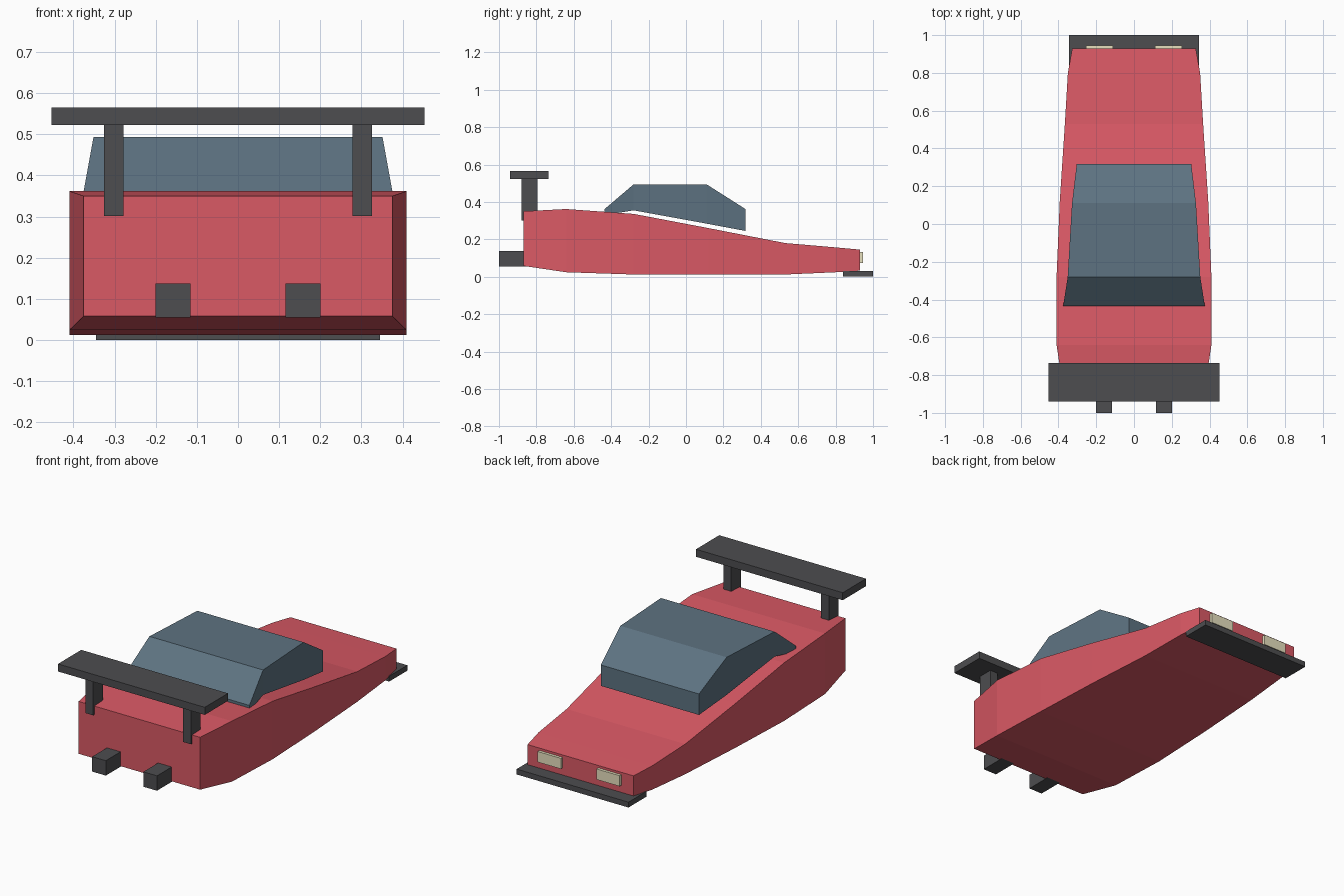
import bpy, bmesh

if "Cube" in bpy.data.objects:
    bpy.data.objects.remove(bpy.data.objects["Cube"])


def material(name, color):
    m = bpy.data.materials.new(name)
    m.diffuse_color = (*color, 1)
    m.use_nodes = True
    m.node_tree.nodes["Principled BSDF"].inputs["Base Color"].default_value = m.diffuse_color
    return m


RED = material("red_paint", (0.70, 0.10, 0.13))
GLASS = material("blue_glass", (0.11, 0.17, 0.22))
DARK = material("dark_trim", (0.075, 0.075, 0.08))
LAMP = material("cream_lamp", (0.80, 0.75, 0.52))


def loft(name, stations, mat):
    """Skin rectangular sections given as (y, half width, bottom, top)."""
    bm = bmesh.new()
    rings = [[bm.verts.new(p) for p in ((-w, y, b), (w, y, b), (w, y, t), (-w, y, t))]
             for y, w, b, t in stations]
    for r, s in zip(rings, rings[1:]):
        for i in range(4):
            j = (i + 1) % 4
            bm.faces.new((r[i], r[j], s[j], s[i]))
    bm.faces.new(rings[0])
    bm.faces.new(rings[-1])
    bmesh.ops.recalc_face_normals(bm, faces=bm.faces)
    mesh = bpy.data.meshes.new(name)
    bm.to_mesh(mesh)
    bm.free()
    obj = bpy.data.objects.new(name, mesh)
    bpy.context.collection.objects.link(obj)
    mesh.materials.append(mat)
    return obj


def box(name, x, y, z, mat, mirrored=False):
    """Box from (min, max) ranges, optionally mirrored across x = 0."""
    bpy.ops.mesh.primitive_cube_add(size=1)
    obj = bpy.context.object
    obj.name = name
    for v in obj.data.vertices:
        v.co = [r[0] + (c + 0.5) * (r[1] - r[0]) for c, r in zip(v.co, (x, y, z))]
    obj.data.materials.append(mat)
    if mirrored:
        obj.modifiers.new("mirror", "MIRROR")
    return obj


# Wedge body, tail to nose
loft("body", [
    (-0.87, 0.375, 0.058, 0.35),
    (-0.64, 0.41, 0.024, 0.362),
    (-0.28, 0.41, 0.012, 0.336),
    (0.12, 0.393, 0.012, 0.26),
    (0.53, 0.366, 0.012, 0.18),
    (0.80, 0.35, 0.024, 0.157),
    (0.93, 0.327, 0.033, 0.145),
], RED)

# Cabin, hovering slightly above the sloping bonnet
loft("cabin", [
    (-0.435, 0.375, 0.33, 0.362),
    (-0.28, 0.351, 0.355, 0.494),
    (0.11, 0.328, 0.284, 0.494),
    (0.318, 0.303, 0.245, 0.362),
], GLASS)

# Rear wing on two posts
box("wing", (-0.453, 0.453), (-0.94, -0.735), (0.523, 0.565), DARK)
box("wing_posts", (0.278, 0.326), (-0.88, -0.795), (0.302, 0.524), DARK, True)

# Exhausts, front splitter and headlights
box("exhausts", (0.116, 0.2), (-1.0, -0.84), (0.055, 0.138), DARK, True)
box("splitter", (-0.345, 0.345), (0.84, 1.0), (0.0, 0.03), DARK)
box("headlights", (0.11, 0.253), (0.915, 0.946), (0.073, 0.132), LAMP, True)
